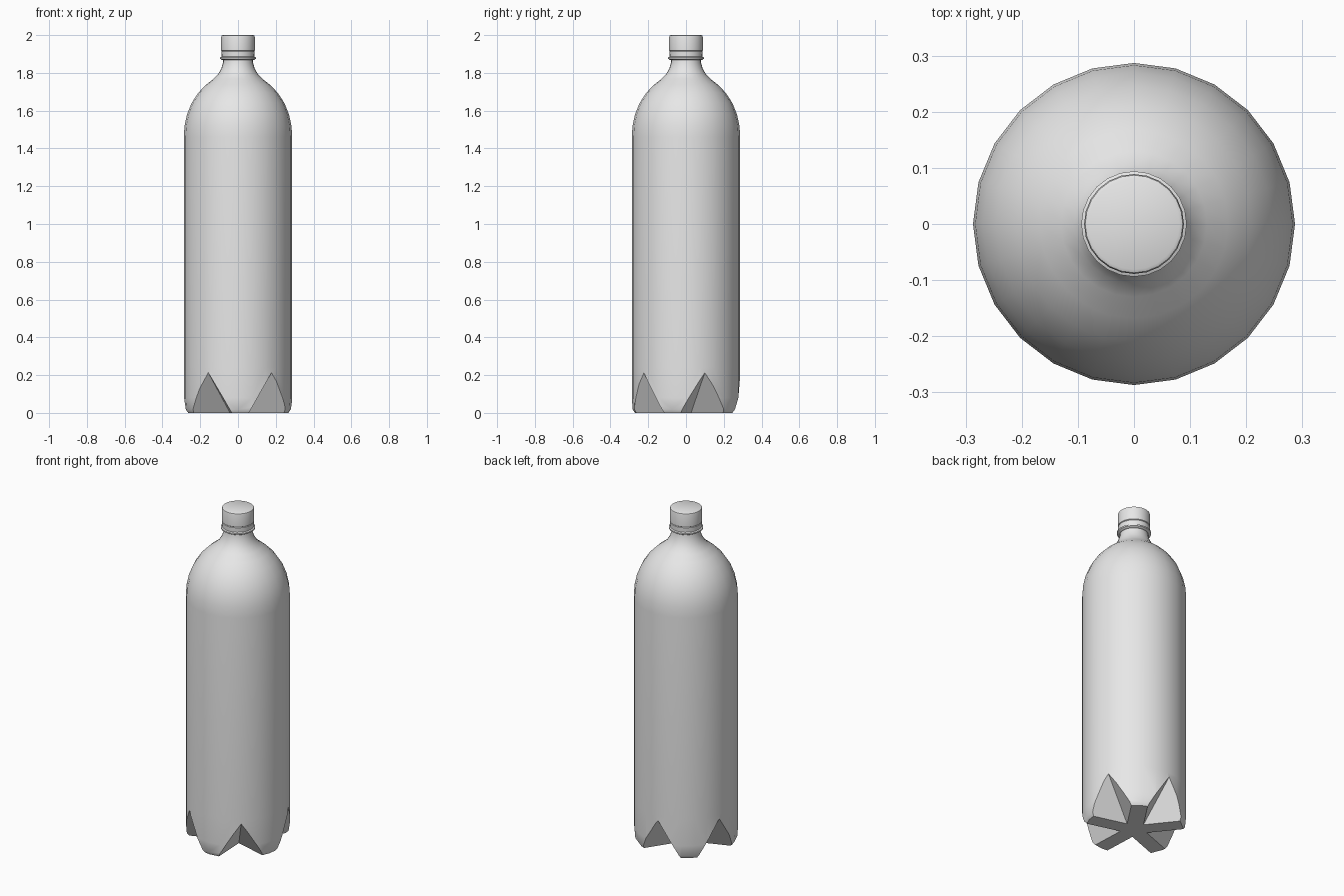
import bpy, bmesh, math
from mathutils import Vector

cube = bpy.data.objects.get("Cube")
if cube:
    bpy.data.objects.remove(cube, do_unlink=True)

SEGMENTS = 24

grey = bpy.data.materials.new("light grey")
grey.diffuse_color = (0.8, 0.8, 0.8, 1)
grey.use_nodes = True
grey.node_tree.nodes["Principled BSDF"].inputs["Base Color"].default_value = (0.8, 0.8, 0.8, 1)


def add_object(name, bm):
    bmesh.ops.recalc_face_normals(bm, faces=bm.faces)
    mesh = bpy.data.meshes.new(name)
    bm.to_mesh(mesh)
    bm.free()
    mesh.materials.append(grey)
    obj = bpy.data.objects.new(name, mesh)
    bpy.context.collection.objects.link(obj)
    return obj


def lathe(name, profile):
    """Closed solid of revolution from (radius, height) points, bottom to top."""
    bm = bmesh.new()
    rings = []
    for r, z in profile:
        rings.append([bm.verts.new((r * math.cos(math.tau * i / SEGMENTS),
                                    r * math.sin(math.tau * i / SEGMENTS), z))
                      for i in range(SEGMENTS)])
    for low, high in zip(rings, rings[1:]):
        for i in range(SEGMENTS):
            j = (i + 1) % SEGMENTS
            bm.faces.new((low[i], low[j], high[j], high[i]))
    bm.faces.new(rings[0])
    bm.faces.new(rings[-1])
    return add_object(name, bm)


def activate(obj):
    bpy.ops.object.select_all(action='DESELECT')
    obj.select_set(True)
    bpy.context.view_layer.objects.active = obj


# Bottle body: straight wall, domed shoulder, flared neck
body = lathe("bottle_body", [
    (0.270, 0.0), (0.282, 0.018), (0.287, 0.08), (0.287, 0.24), (0.287, 1.46),
    (0.283, 1.52), (0.270, 1.58), (0.246, 1.64), (0.210, 1.695), (0.168, 1.738),
    (0.130, 1.768), (0.106, 1.792), (0.089, 1.822), (0.079, 1.855), (0.077, 1.885)])

# Five V-shaped notches leave a star of five feet under the body
ARM = 0.045                      # half width of a foot
PEAK_R, PEAK_Z = 0.287, 0.215    # where the notch valley meets the wall
DEPTH = -0.05                    # cutter starts below the floor
inner = ARM / math.sin(math.radians(36))
run = (PEAK_R - inner) / PEAK_Z  # valley run per unit of height

bm = bmesh.new()
for k in range(5):
    angle = math.radians(-51.5 + 72 * k)

    def polar(r, a, z=0.0):
        return Vector((r * math.cos(a), r * math.sin(a), z))

    start = polar(inner + run * DEPTH, angle, DEPTH)
    points = [start,
              start + polar(0.8, angle - math.radians(36)),
              start + polar(0.8, angle + math.radians(36)),
              polar(inner + run * 0.7, angle, 0.7)]
    v = [bm.verts.new(p) for p in points]
    for a, b, c in ((0, 2, 1), (0, 1, 3), (0, 3, 2), (1, 2, 3)):
        bm.faces.new((v[a], v[b], v[c]))
cutter = add_object("foot_notch_cutter", bm)
cutter.hide_render = True

notch = body.modifiers.new("foot_notches", 'BOOLEAN')
notch.operation = 'DIFFERENCE'
notch.solver = 'EXACT'
notch.use_self = True
notch.object = cutter
activate(body)
bpy.ops.object.modifier_apply(modifier=notch.name)
bpy.data.objects.remove(cutter, do_unlink=True)

# Neck collar, tamper ring and screw cap
collar = lathe("neck_collar", [(0.084, 1.868), (0.094, 1.874), (0.094, 1.882), (0.087, 1.886)])
ring = lathe("cap_ring", [(0.087, 1.886), (0.088, 1.913), (0.085, 1.916)])
cap = lathe("screw_cap", [(0.085, 1.916), (0.089, 1.919), (0.089, 1.990),
                          (0.087, 1.997), (0.081, 2.0)])

# Smooth shading with crisp edges
for part in (body, collar, ring, cap):
    activate(part)
    bpy.ops.object.shade_smooth_by_angle(angle=math.radians(30))
